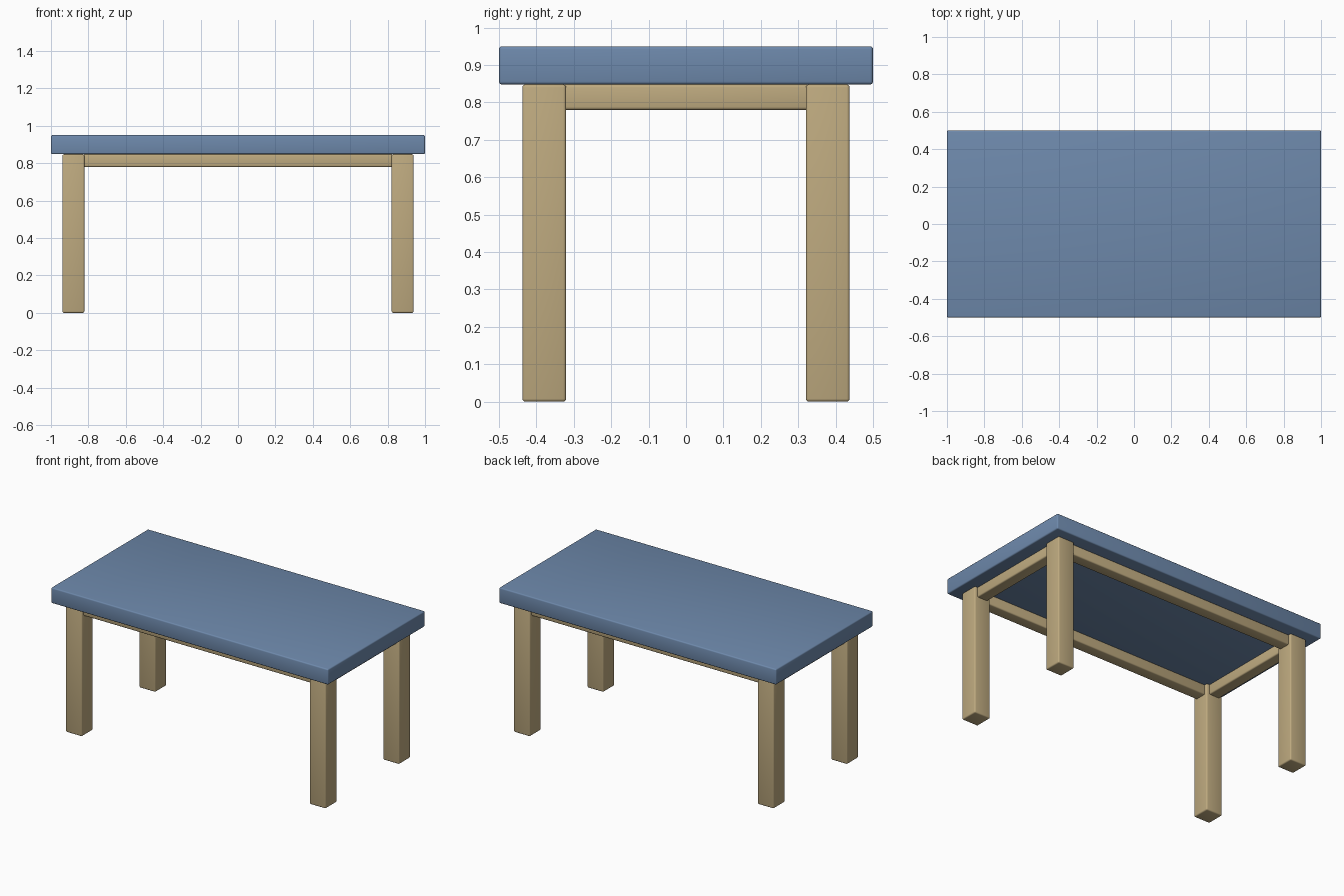
import bpy

if "Cube" in bpy.data.objects:
    bpy.data.objects.remove(bpy.data.objects["Cube"])


def material(name, rgb):
    m = bpy.data.materials.new(name)
    m.diffuse_color = (*rgb, 1)
    m.use_nodes = True
    m.node_tree.nodes["Principled BSDF"].inputs["Base Color"].default_value = m.diffuse_color
    return m


blue = material("slate blue", (0.155, 0.25, 0.41))
tan = material("tan wood", (0.52, 0.405, 0.215))


def box(name, lo, hi, mat, bevel=0.008):
    """Rounded box between two opposite corners."""
    centre = [(a + b) / 2 for a, b in zip(lo, hi)]
    bpy.ops.mesh.primitive_cube_add(size=1, location=centre)
    ob = bpy.context.object
    ob.name = name
    ob.scale = [b - a for a, b in zip(lo, hi)]
    bpy.ops.object.transform_apply(location=False, rotation=False, scale=True)
    mod = ob.modifiers.new("rounded edges", "BEVEL")
    mod.width = bevel
    mod.segments = 3
    bpy.ops.object.modifier_apply(modifier=mod.name)
    ob.data.materials.append(mat)
    bpy.ops.object.shade_smooth_by_angle()
    return ob


TOP_Z, RAIL_Z, HEIGHT = 0.848, 0.78, 0.95
LEG_X, LEG_Y, HALF = 0.88, 0.379, 0.0585   # leg centres and half width
RAIL = 0.038                               # half thickness of the rails

# Table top
box("table_top", (-1, -0.5, TOP_Z), (1, 0.5, HEIGHT), blue)

# Four square legs
for sx, xn in ((-1, "left"), (1, "right")):
    for sy, yn in ((-1, "front"), (1, "back")):
        x, y = sx * LEG_X, sy * LEG_Y
        box(f"{yn}_{xn}_leg", (x - HALF, y - HALF, 0),
            (x + HALF, y + HALF, TOP_Z), tan)

# Long rails between the legs, front and back
ex, ey = LEG_X - HALF + 0.01, LEG_Y - HALF + 0.01
for s, n in ((-1, "front"), (1, "back")):
    y = s * LEG_Y
    box(f"{n}_rail", (-ex, y - RAIL, RAIL_Z), (ex, y + RAIL, TOP_Z), tan)

# Short rails at the two ends
for s, n in ((-1, "left"), (1, "right")):
    x = s * LEG_X
    box(f"{n}_rail", (x - RAIL, -ey, RAIL_Z), (x + RAIL, ey, TOP_Z), tan)
